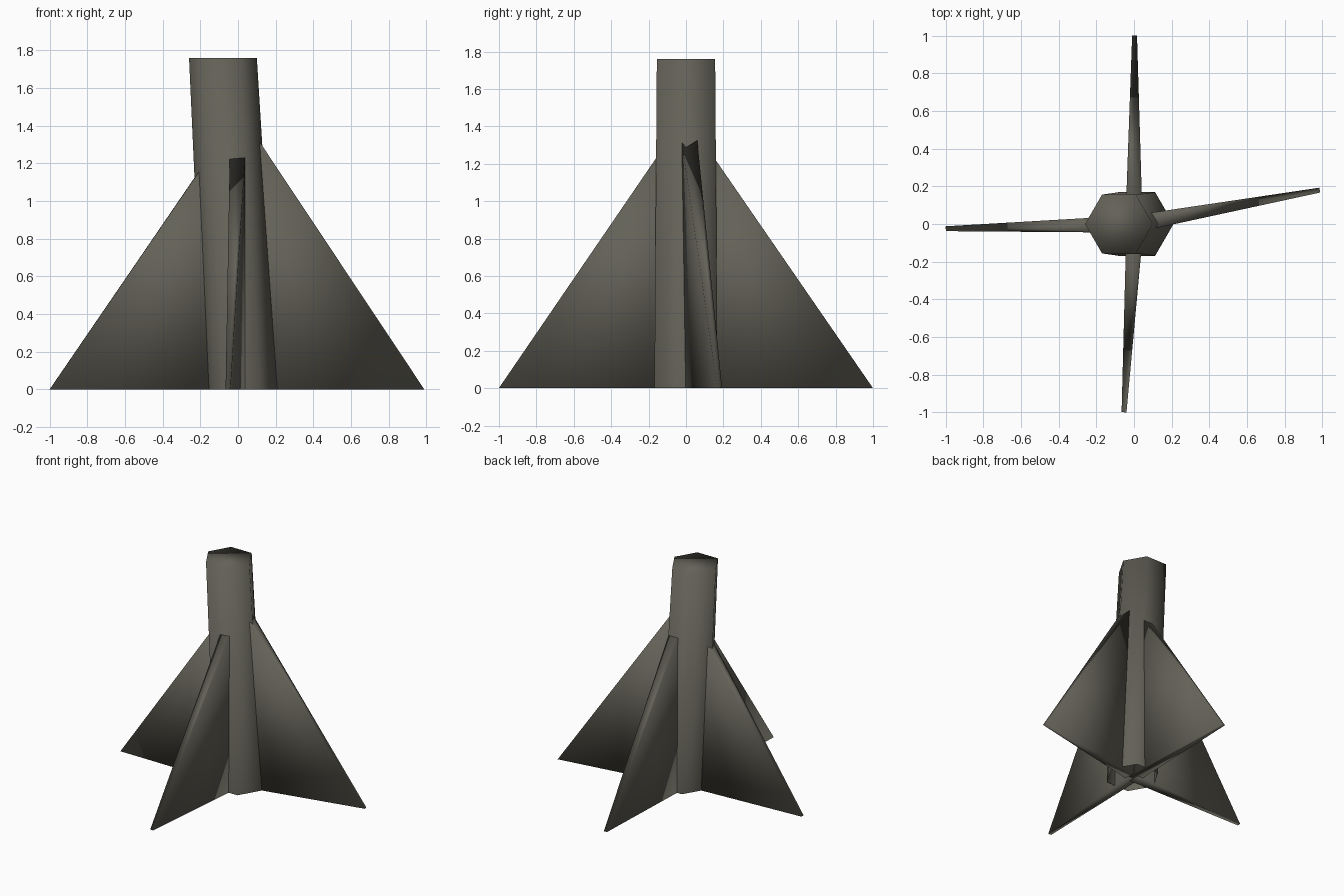
import bpy
import math
from mathutils import Vector

if "Cube" in bpy.data.objects:
    bpy.data.objects.remove(bpy.data.objects["Cube"])

# One dull olive-grey colour for everything
mat = bpy.data.materials.new("olive_grey")
mat.diffuse_color = (0.125, 0.12, 0.096, 1)
mat.use_nodes = True
mat.node_tree.nodes["Principled BSDF"].inputs["Base Color"].default_value = mat.diffuse_color


def add_object(name, verts, faces):
    mesh = bpy.data.meshes.new(name)
    mesh.from_pydata(verts, [], faces)
    mesh.materials.append(mat)
    for p in mesh.polygons:
        p.use_smooth = True
    mesh.update()
    obj = bpy.data.objects.new(name, mesh)
    bpy.context.collection.objects.link(obj)
    return obj


# Leaning six-sided trunk, capped on top and open underneath
def ring(cx, r, z):
    return [(cx + r * math.cos(i * math.pi / 3), r * math.sin(i * math.pi / 3), z)
            for i in range(6)]


sides = [(i, (i + 1) % 6, (i + 1) % 6 + 6, i + 6) for i in range(6)]
add_object("trunk", ring(0.015, 0.195, 0) + ring(-0.08, 0.18, 1.76),
           sides + [tuple(range(6, 12))])


# Buttress fins: wedges from a tall root on the axis to a thin tip on the ground
def fin(name, root, tip, apex):
    root, tip = Vector(root), Vector(tip)
    d = (tip - root).normalized()
    n = Vector((-d.y, d.x, 0))
    a, b = n * 0.046, n * 0.013
    up = Vector((0, 0, apex))
    verts = [root - a, root + a, tip + b, tip - b, root - a + up, root + a + up]
    faces = [(0, 1, 2, 3), (0, 3, 4), (1, 5, 2), (3, 2, 5, 4), (0, 4, 5, 1)]
    add_object(name, verts, faces)


fin("right_fin", (0, 0, 0), (0.987, 0.18, 0), 1.475)
fin("left_fin", (0, 0, 0), (-1.0, -0.025, 0), 1.46)
fin("back_fin", (0, 0, 0), (0.003, 1.0, 0), 1.45)
fin("front_fin", (0.006, 0, 0), (-0.053, -1.0, 0), 1.46)
